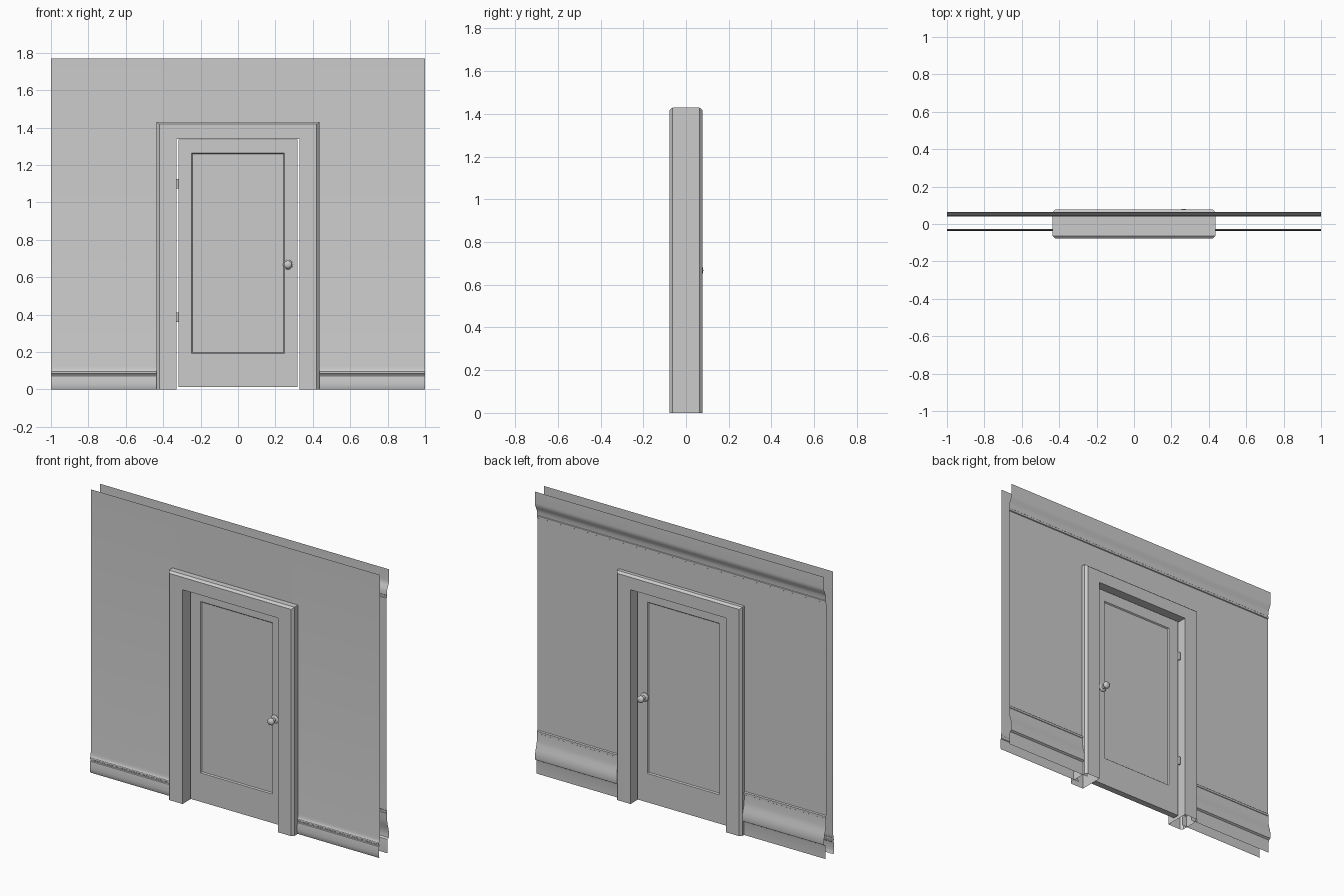
import bpy, bmesh, math
from mathutils import Matrix, Vector

if "Cube" in bpy.data.objects:
    bpy.data.objects.remove(bpy.data.objects["Cube"])


def finish(name, bm, angle=30):
    bmesh.ops.remove_doubles(bm, verts=bm.verts, dist=1e-5)
    me = bpy.data.meshes.new(name)
    bm.to_mesh(me)
    bm.free()
    me.shade_smooth()
    me.set_sharp_from_angle(angle=math.radians(angle))
    ob = bpy.data.objects.new(name, me)
    bpy.context.collection.objects.link(ob)
    return ob


def skin(bm, rows, flip=False):
    """Quads between successive rows of points."""
    rows = [[bm.verts.new(p) for p in r] for r in rows]
    for a, b in zip(rows, rows[1:]):
        for i in range(len(a) - 1):
            f = bm.faces.new((a[i], b[i], b[i + 1], a[i + 1]))
            if flip:
                f.normal_flip()


H = 1.77       # wall height
HOLE_X, HOLE_Z = 0.40, 1.39


def wall(name, base, top, flip):
    """Wall sheet with moulded (y, z) profile, open around the doorway."""
    bm = bmesh.new()
    for prof, x0, x1 in ((base + top, -1, -HOLE_X), (base + top, HOLE_X, 1),
                         ([(top[0][0], HOLE_Z)] + top, -HOLE_X, HOLE_X)):
        skin(bm, [[(x, y, z) for y, z in prof] for x in (x0, x1)], flip)
    return finish(name, bm)


# Front wall with low skirting
wall("front_wall",
     [(-.031, 0), (-.036, .012), (-.037, .03), (-.036, .055), (-.034, .072),
      (-.030, .076), (-.030, .083), (-.034, .086), (-.034, .097),
      (-.031, .101), (-.029, .112), (-.027, .125)],
     [(-.027, H)], False)

# Back wall with tall skirting and crown moulding
wall("back_wall",
     [(.048, 0), (.048, .075), (.050, .085), (.062, .092), (.064, .105), (.063, .13),
      (.058, .155), (.050, .18), (.046, .205), (.044, .25),
      (.047, .252), (.047, .265), (.041, .27)],
     [(.041, 1.597), (.046, 1.600), (.046, 1.612), (.043, 1.615),
      (.044, 1.64), (.049, 1.655), (.058, 1.672), (.063, 1.685), (.064, 1.70), (.064, H)],
     True)

# Door frame: chamfered section swept around the opening
IX, IZ, W, D, B = .33, 1.34, .105, .077, .014
TZ = 1.43 - IZ
section = [(0, -D), (W - B, -D), (W, -D + B), (W, D - B), (W - B, D), (0, D), (0, -D)]
bm = bmesh.new()
rows = []
for sx, up in ((-1, 0), (-1, 1), (1, 1), (1, 0)):
    rows.append([(sx * (IX + o), y, (IZ + o * TZ / W) if up else 0) for o, y in section])
skin(bm, rows)
bmesh.ops.remove_doubles(bm, verts=bm.verts, dist=1e-5)
bmesh.ops.recalc_face_normals(bm, faces=bm.faces)
finish("door_frame", bm)

# Door leaf with a sunk panel on both sides
DY0, DY1, DZ0, DZ1 = -.015, .025, .012, 1.335
bm = bmesh.new()
bmesh.ops.create_cube(bm, size=1, matrix=Matrix.Translation((0, (DY0 + DY1) / 2, (DZ0 + DZ1) / 2))
                      @ Matrix.Diagonal((.638, DY1 - DY0, DZ1 - DZ0, 1)))
bm.normal_update()
for f in [f for f in bm.faces if abs(f.normal.y) > .9]:
    bmesh.ops.inset_region(bm, faces=[f], thickness=.099)
    for v in f.verts:
        if v.co.z < .5:
            v.co.z += .111
    bmesh.ops.inset_region(bm, faces=[f], thickness=.008, depth=-.007)
finish("door_leaf", bm)

# Door knobs, turned profile (radius, distance from the door)
turned = [(.026, 0), (.026, .004), (.021, .008), (.011, .010), (.010, .026), (.016, .030),
          (.021, .036), (.022, .043), (.018, .051), (.010, .055), (0, .056)]
for name, y, s in (("front_knob", DY0, -1), ("back_knob", DY1, 1)):
    bm = bmesh.new()
    n = 20
    skin(bm, [[(.267 + r * math.cos(a), y + s * d, .667 + r * math.sin(a)) for r, d in turned]
              for a in (2 * math.pi * i / n for i in range(n + 1))])
    bmesh.ops.remove_doubles(bm, verts=bm.verts, dist=1e-5)
    bmesh.ops.dissolve_degenerate(bm, edges=bm.edges, dist=1e-6)
    bmesh.ops.recalc_face_normals(bm, faces=bm.faces)
    for f in bm.faces:
        out = f.calc_center_median() - Vector((.267, y + s * .04, .667))
        if abs(out.y) > .012 and out.y * s > 0:
            if f.normal.dot(out) < 0:
                bmesh.ops.reverse_faces(bm, faces=bm.faces)
            break
    finish(name, bm, 40)

# Hinge knuckles in the gap at the back
for name, z in (("lower_hinge", .385), ("upper_hinge", 1.10)):
    bm = bmesh.new()
    bmesh.ops.create_cone(bm, cap_ends=True, segments=12, radius1=.007, radius2=.007, depth=.05,
                          matrix=Matrix.Translation((-.324, DY1 + .004, z)))
    finish(name, bm, 40)
